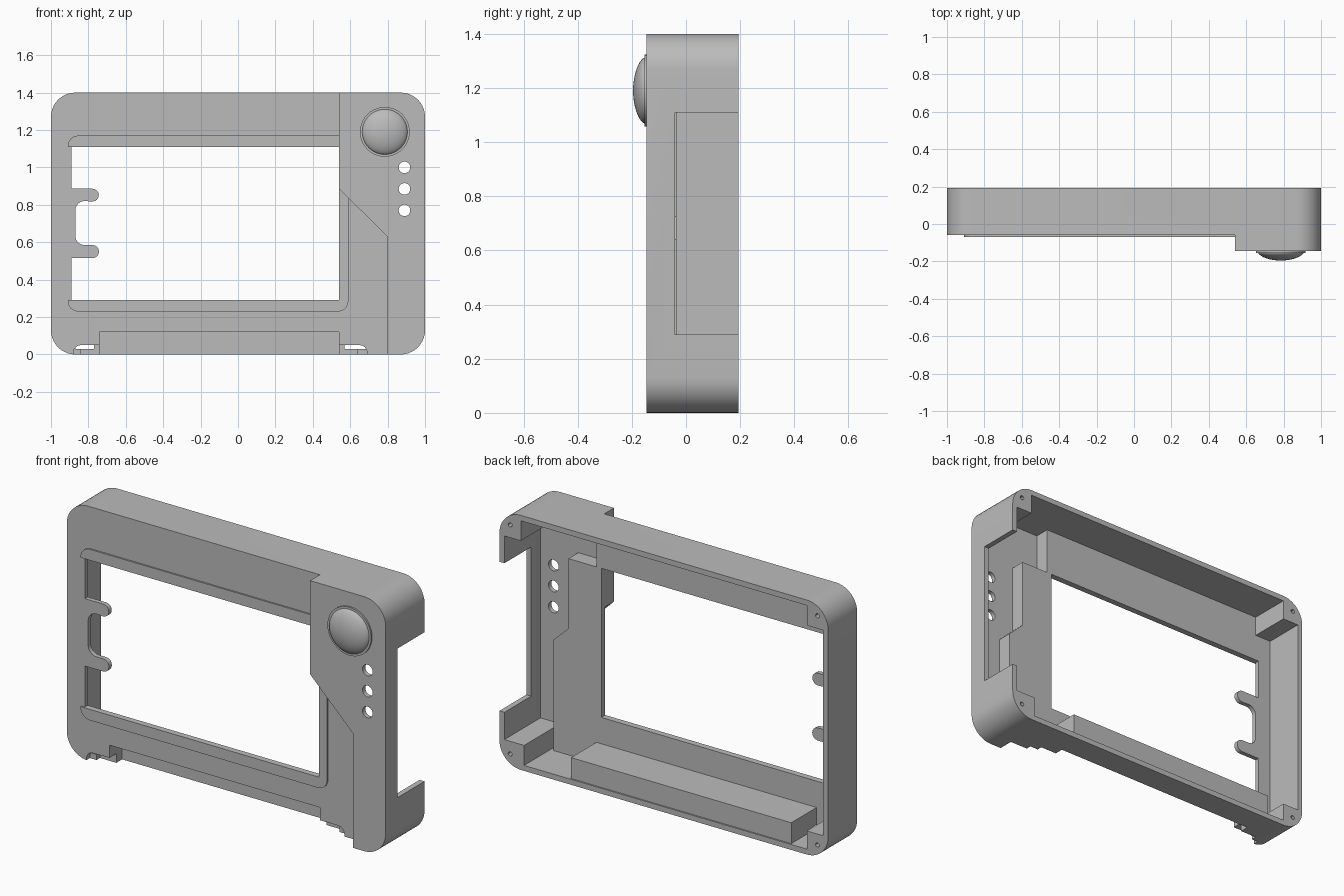
import bpy, bmesh, math

if "Cube" in bpy.data.objects:
    bpy.data.objects.remove(bpy.data.objects["Cube"])

grey = bpy.data.materials.new("plastic_grey")
grey.diffuse_color = (0.5, 0.5, 0.5, 1)
grey.use_nodes = True
grey.node_tree.nodes["Principled BSDF"].inputs["Base Color"].default_value = grey.diffuse_color

FRONT, PANEL, BACK = -0.06, -0.145, 0.193   # main face, raised panel, open back


def prism(name, pts, y0, y1):
    """Extrude an (x, z) outline from y0 to y1."""
    bm = bmesh.new()
    face = bm.faces.new([bm.verts.new((x, y0, z)) for x, z in pts])
    ext = bmesh.ops.extrude_face_region(bm, geom=[face])
    verts = [v for v in ext["geom"] if isinstance(v, bmesh.types.BMVert)]
    bmesh.ops.translate(bm, verts=verts, vec=(0, y1 - y0, 0))
    bmesh.ops.recalc_face_normals(bm, faces=bm.faces)
    mesh = bpy.data.meshes.new(name)
    bm.to_mesh(mesh)
    bm.free()
    ob = bpy.data.objects.new(name, mesh)
    bpy.context.collection.objects.link(ob)
    mesh.materials.append(grey)
    return ob


def rect(x0, x1, z0, z1):
    return [(x0, z0), (x1, z0), (x1, z1), (x0, z1)]


def arc(cx, cz, r, a0, a1, n=8):
    return [(cx + r * math.cos(math.radians(a0 + (a1 - a0) * i / n)),
             cz + r * math.sin(math.radians(a0 + (a1 - a0) * i / n))) for i in range(n + 1)]


def circle(cx, cz, r, n=24):
    return arc(cx, cz, r, 0, 360, n)[:-1]


def rounded(x0, x1, z0, z1, r, n=10):
    return (arc(x1 - r, z1 - r, r, 0, 90, n) + arc(x0 + r, z1 - r, r, 90, 180, n)
            + arc(x0 + r, z0 + r, r, 180, 270, n) + arc(x1 - r, z0 + r, r, 270, 360, n))


def boolean(target, pts, y0, y1, op="DIFFERENCE"):
    tool = prism("cutter", pts, y0, y1)
    tool.hide_render = True
    mod = target.modifiers.new("bool", "BOOLEAN")
    mod.operation, mod.solver, mod.object = op, "EXACT", tool
    bpy.context.view_layer.objects.active = target
    bpy.ops.object.modifier_apply(modifier=mod.name)
    bpy.data.objects.remove(tool, do_unlink=True)


# Housing block, lowered to the left of the raised panel
housing = prism("housing", rounded(-1, 1, 0, 1.4, 0.13), PANEL, BACK)
boolean(housing, [(-1.2, -0.2), (0.8, -0.2), (0.8, 0.63), (0.54, 0.885), (0.54, 1.6), (-1.2, 1.6)],
        -0.3, FRONT)

# Hollow interior, leaving screw posts in the corners
boolean(housing, [(-0.87, 0.03), (0.85, 0.03), (0.85, 0.14), (0.97, 0.14), (0.97, 1.26),
                  (0.87, 1.26), (0.87, 1.37), (-0.87, 1.37), (-0.87, 1.26), (-0.97, 1.26),
                  (-0.97, 0.13), (-0.87, 0.13)], -0.035, 0.3)
# Deeper pocket behind the raised panel
boolean(housing, [(0.57, 1.37), (0.57, 1.11), (0.74, 1.11), (0.74, 0.725), (0.83, 0.64),
                  (0.83, 0.03), (0.85, 0.03), (0.85, 0.14), (0.97, 0.14), (0.97, 1.26),
                  (0.87, 1.26), (0.87, 1.37)], -0.12, 0.1)
# Box along the bottom
boolean(housing, rect(-0.77, 0.57, 0.015, 0.145), -0.045, 0.185, "UNION")
# Screen window and side opening
boolean(housing, rect(-0.89, 0.54, 0.29, 1.11), -0.3, 0.3)
boolean(housing, rect(0.9, 1.1, 0.29, 1.11), -0.04, 0.3)
# Bottom slot with small stepped side notches
boolean(housing, rect(-0.74, 0.54, -0.1, 0.12), -0.1, 0.05)
boolean(housing, arc(-0.84, 0.01, 0.04, 180, 90, 6) + arc(0.65, 0.01, 0.04, 90, 0, 6)
        + [(0.69, -0.1), (-0.88, -0.1)], -0.1, -0.03)
boolean(housing, rect(-0.84, 0.64, -0.1, 0.05), -0.1, 0.0)
# Indicator holes
for z in (1.0, 0.885, 0.77):
    boolean(housing, circle(0.89, z, 0.031), -0.3, 0.05)
# Screw holes
for x in (-0.935, 0.935):
    for z in (0.07, 1.33):
        boolean(housing, circle(x, z, 0.012, 12), 0.1, 0.3)

# Raised trim around the window
trim_top = prism("window_trim_top", [(0.54, 1.11), (0.54, 1.17)]
                 + arc(-0.855, 1.115, 0.055, 90, 180) + [(-0.91, 1.11)], -0.069, FRONT + 0.002)
trim_low = prism("window_trim_lower", [(0.54, 0.29), (-0.91, 0.29)]
                 + arc(-0.855, 0.285, 0.055, 180, 270) + arc(0.535, 0.285, 0.055, 270, 360)
                 + [(0.59, 0.836), (0.54, 0.885)], -0.069, FRONT + 0.002)

# Clip with two round-ended tabs on the left window edge
clip = prism("window_clip", [(-0.9, 0.515)] + arc(-0.778, 0.55, 0.035, -90, 90)
             + arc(-0.82, 0.635, 0.05, 270, 180) + arc(-0.82, 0.77, 0.05, 180, 90)
             + arc(-0.778, 0.852, 0.034, -90, 90) + [(-0.9, 0.886)], FRONT, -0.035)

# Domed button, turned about the y axis
profile = [(0.133, PANEL + 0.004), (0.133, -0.154), (0.121, -0.154)]
profile += [(0.121 * math.cos(a), -0.154 - 0.0415 * math.sin(a) ** 1.3)
            for a in [math.radians(10 * i) for i in range(1, 9)]] + [(0.0, -0.1955)]
bm = bmesh.new()
vs = [bm.verts.new((r, y, 0)) for r, y in profile]
es = [bm.edges.new(p) for p in zip(vs, vs[1:])]
bmesh.ops.spin(bm, geom=vs + es, cent=(0, 0, 0), axis=(0, 1, 0), angle=math.tau, steps=40)
bmesh.ops.remove_doubles(bm, verts=bm.verts, dist=1e-4)
bmesh.ops.recalc_face_normals(bm, faces=bm.faces)
# Outward direction check on the dome tip
tip = min(bm.faces, key=lambda f: f.calc_center_median().y)
if tip.normal.y > 0:
    bmesh.ops.reverse_faces(bm, faces=bm.faces)
mesh = bpy.data.meshes.new("dome_button")
bm.to_mesh(mesh)
bm.free()
mesh.materials.append(grey)
dome = bpy.data.objects.new("dome_button", mesh)
dome.location = (0.785, 0, 1.19)
bpy.context.collection.objects.link(dome)

# Smooth curved sides, keep hard edges
for ob in (housing, trim_top, trim_low, clip, dome):
    bpy.ops.object.select_all(action="DESELECT")
    ob.select_set(True)
    bpy.context.view_layer.objects.active = ob
    bpy.ops.object.shade_smooth_by_angle(angle=math.radians(30))
